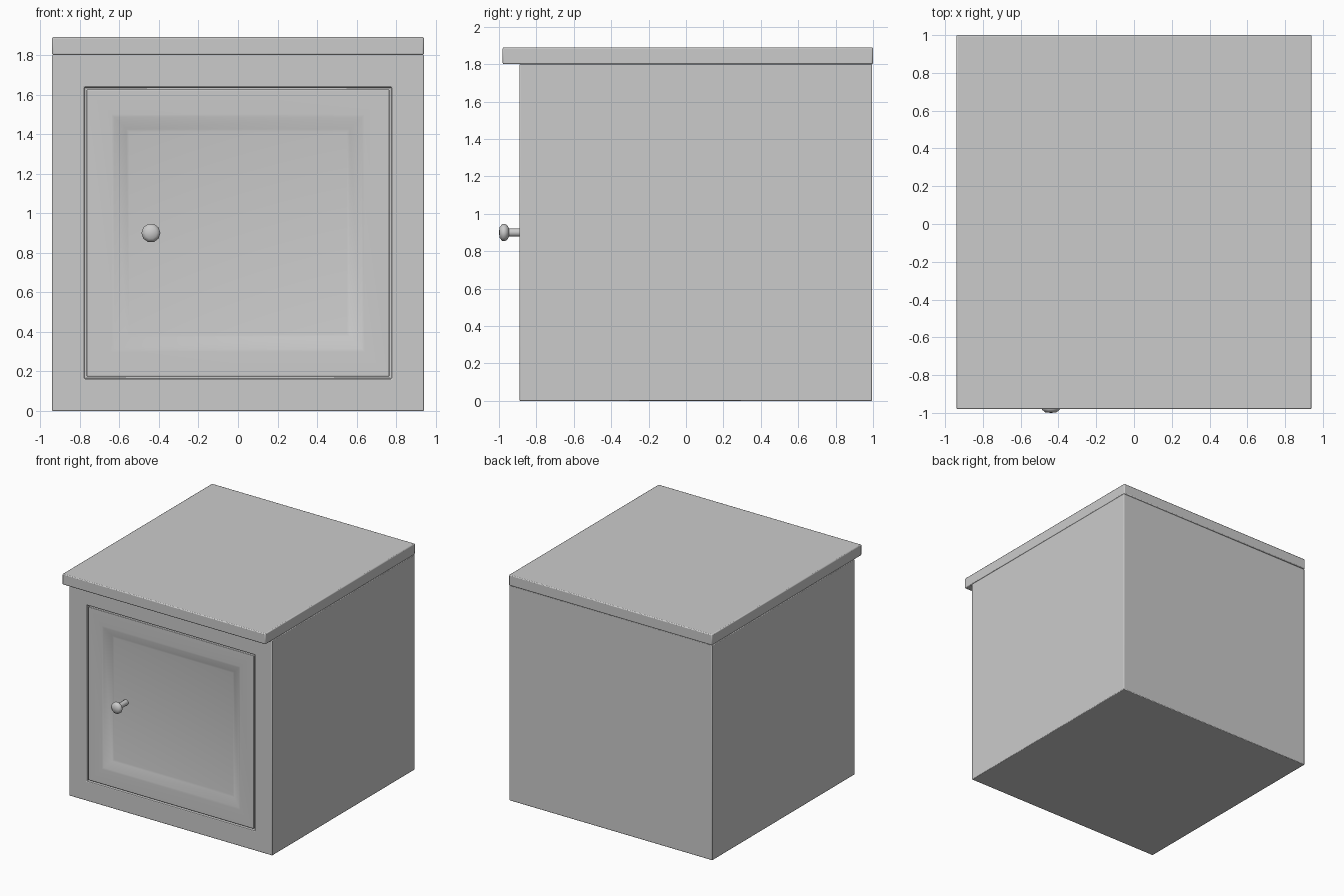
import bpy, bmesh, math
from mathutils import Vector, Matrix

if "Cube" in bpy.data.objects:
    bpy.data.objects.remove(bpy.data.objects["Cube"])


def box(lo, hi):
    bm = bmesh.new()
    lo, hi = Vector(lo), Vector(hi)
    bmesh.ops.create_cube(bm, size=1, matrix=Matrix.Translation((lo + hi) / 2)
                          @ Matrix.Diagonal((hi - lo).to_4d()))
    return bm


def front_face(bm):
    bm.normal_update()
    return min(bm.faces, key=lambda f: f.calc_center_median().y)


def inset(bm, face, width, depth):
    # Inset a front face by width, then push it back by depth
    bmesh.ops.inset_region(bm, faces=[face], thickness=width, use_even_offset=True)
    bmesh.ops.translate(bm, verts=face.verts, vec=(0, depth, 0))


def finish(name, bm, bevel=0.0, angle=35):
    bmesh.ops.recalc_face_normals(bm, faces=bm.faces)
    me = bpy.data.meshes.new(name)
    bm.to_mesh(me)
    bm.free()
    ob = bpy.data.objects.new(name, me)
    bpy.context.collection.objects.link(ob)
    if bevel:
        m = ob.modifiers.new("edge_bevel", 'BEVEL')
        m.width, m.segments = bevel, 2
        m.limit_method, m.angle_limit = 'ANGLE', math.radians(50)
    bpy.ops.object.select_all(action='DESELECT')
    ob.select_set(True)
    bpy.context.view_layer.objects.active = ob
    bpy.ops.object.shade_smooth_by_angle(angle=math.radians(angle))
    return ob


# Cabinet body with a pocket for the door
bm = box((-0.94, -0.89, 0), (0.94, 0.995, 1.80))
face = front_face(bm)
inset(bm, face, 0.163, 0)
ext = bmesh.ops.extrude_discrete_faces(bm, faces=[face])["faces"][0]
bmesh.ops.translate(bm, verts=ext.verts, vec=(0, 0.06, 0))
finish("cabinet_body", bm, 0.005)

# Overhanging top board
finish("top_board", box((-0.94, -0.98, 1.80), (0.94, 1.0, 1.89)), 0.007)

# Door with a softly sloped sunken panel
bm = box((-0.765, -0.885, 0.175), (0.765, -0.83, 1.625))
face = front_face(bm)
inset(bm, face, 0.125, 0)
for width, depth in ((0.015, 0.003), (0.06, 0.027), (0.015, 0.003)):
    inset(bm, face, width, depth)
finish("door", bm, 0.004)

# Turned door knob
profile = [(0, -0.85), (0.023, -0.85), (0.023, -0.947), (0.036, -0.952),
           (0.048, -0.966), (0.048, -0.982), (0.030, -0.997), (0, -1.0)]
bm = bmesh.new()
verts = [bm.verts.new((-0.44 + r, y, 0.90)) for r, y in profile]
edges = [bm.edges.new(pair) for pair in zip(verts, verts[1:])]
bmesh.ops.spin(bm, geom=verts + edges, cent=(-0.44, 0, 0.90), axis=(0, 1, 0),
               angle=math.tau, steps=10)
bmesh.ops.remove_doubles(bm, verts=bm.verts, dist=1e-4)
finish("door_knob", bm, angle=50)
